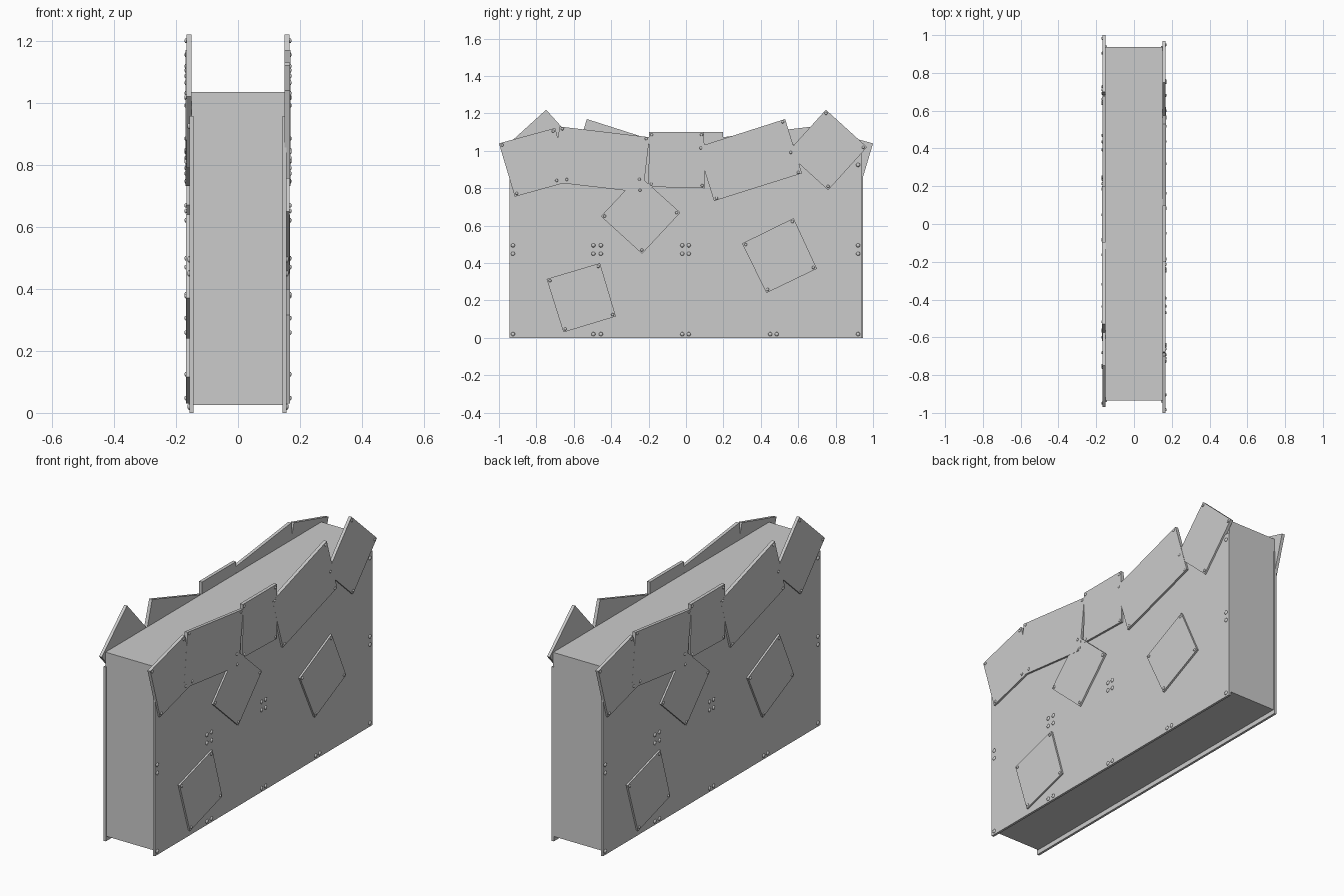
import bpy, bmesh, math
from mathutils import Matrix, Vector

if "Cube" in bpy.data.objects:
    bpy.data.objects.remove(bpy.data.objects["Cube"])


def make_object(name, bm):
    bmesh.ops.recalc_face_normals(bm, faces=bm.faces)
    mesh = bpy.data.meshes.new(name)
    bm.to_mesh(mesh)
    bm.free()
    obj = bpy.data.objects.new(name, mesh)
    bpy.context.collection.objects.link(obj)
    return obj


def slab(name, outline, x0, x1):
    """Plate with a (y, z) outline, extruded between x0 and x1."""
    bm = bmesh.new()
    face = bm.faces.new([bm.verts.new((x0, y, z)) for y, z in outline])
    ext = bmesh.ops.extrude_face_region(bm, geom=[face])
    verts = [v for v in ext["geom"] if isinstance(v, bmesh.types.BMVert)]
    bmesh.ops.translate(bm, verts=verts, vec=(x1 - x0, 0, 0))
    return make_object(name, bm)


def bolts(name, points, x, radius):
    """Rounded bolt heads sitting at depth x."""
    bm = bmesh.new()
    for y, z in points:
        m = (Matrix.Translation((x, y, z)) @ Matrix.Rotation(math.pi / 2, 4, 'Y')
             @ Matrix.Diagonal((1, 1, 0.6, 1)))
        bmesh.ops.create_uvsphere(bm, u_segments=10, v_segments=6, radius=radius, matrix=m)
    obj = make_object(name, bm)
    for p in obj.data.polygons:
        p.use_smooth = True
    return obj


def rect(y0, y1, z0, z1):
    return [(y0, z0), (y1, z0), (y1, z1), (y0, z1)]


# Solid core of the barrier
slab("core", rect(-0.935, 0.938, 0.025, 1.035), -0.15, 0.15)

# Plates nailed to each face: outline corners in (y, z), back to front
plates = {
    "corner_patch": [(0.748, 1.22), (0.968, 1.02), (0.76, 0.79), (0.54, 0.99)],
    "middle_patch": [(-0.455, 0.65), (-0.25, 0.868), (-0.03, 0.67), (-0.235, 0.45)],
    "low_patch": [(-0.745, 0.315), (-0.46, 0.40), (-0.375, 0.115), (-0.655, 0.03)],
    "high_patch": [(0.30, 0.505), (0.575, 0.64), (0.70, 0.37), (0.43, 0.24)],
    "top_plank_outer": [(-1.0, 1.04), (-0.70, 1.122), (-0.62, 0.837), (-0.915, 0.755)],
    "top_plank_left": [(-0.677, 1.13), (-0.195, 1.073), (-0.23, 0.777), (-0.71, 0.833)],
    "top_plank_middle": [(-0.198, 1.10), (0.097, 1.10), (0.10, 0.80), (-0.20, 0.808)],
    "top_plank_right": [(0.06, 1.02), (0.53, 1.17), (0.62, 0.88), (0.15, 0.732)],
}

# Bolts of the main sheet
low_row = [-0.925, -0.495, -0.455, -0.02, 0.015, 0.45, 0.485, 0.92]
sheet_bolts = [(y, 0.02) for y in low_row]
sheet_bolts += [(y, z) for y in low_row for z in (0.45, 0.495) if not 0.4 < y < 0.5]
sheet_bolts.append((0.92, 0.925))

# The left face is the right face turned half around
for side, angle in (("right", 0), ("left", math.pi)):
    parts = [slab(side + "_sheet", rect(-0.945, 0.942, 0.0, 0.957), 0.144, 0.157)]
    parts.append(bolts(side + "_sheet_bolts", sheet_bolts, 0.157, 0.011))
    plate_bolts = []
    for i, (name, outline) in enumerate(plates.items()):
        parts.append(slab(f"{side}_{name}", outline, 0.150, 0.1665 + 0.0003 * i))
        centre = sum((Vector(p) for p in outline), Vector((0, 0))) / 4
        for p in outline:
            v = Vector(p)
            plate_bolts.append(tuple(v + (centre - v).normalized() * 0.02))
    parts.append(bolts(side + "_plate_bolts", plate_bolts, 0.168, 0.008))
    for obj in parts:
        obj.data.transform(Matrix.Rotation(angle, 4, 'Z'))
